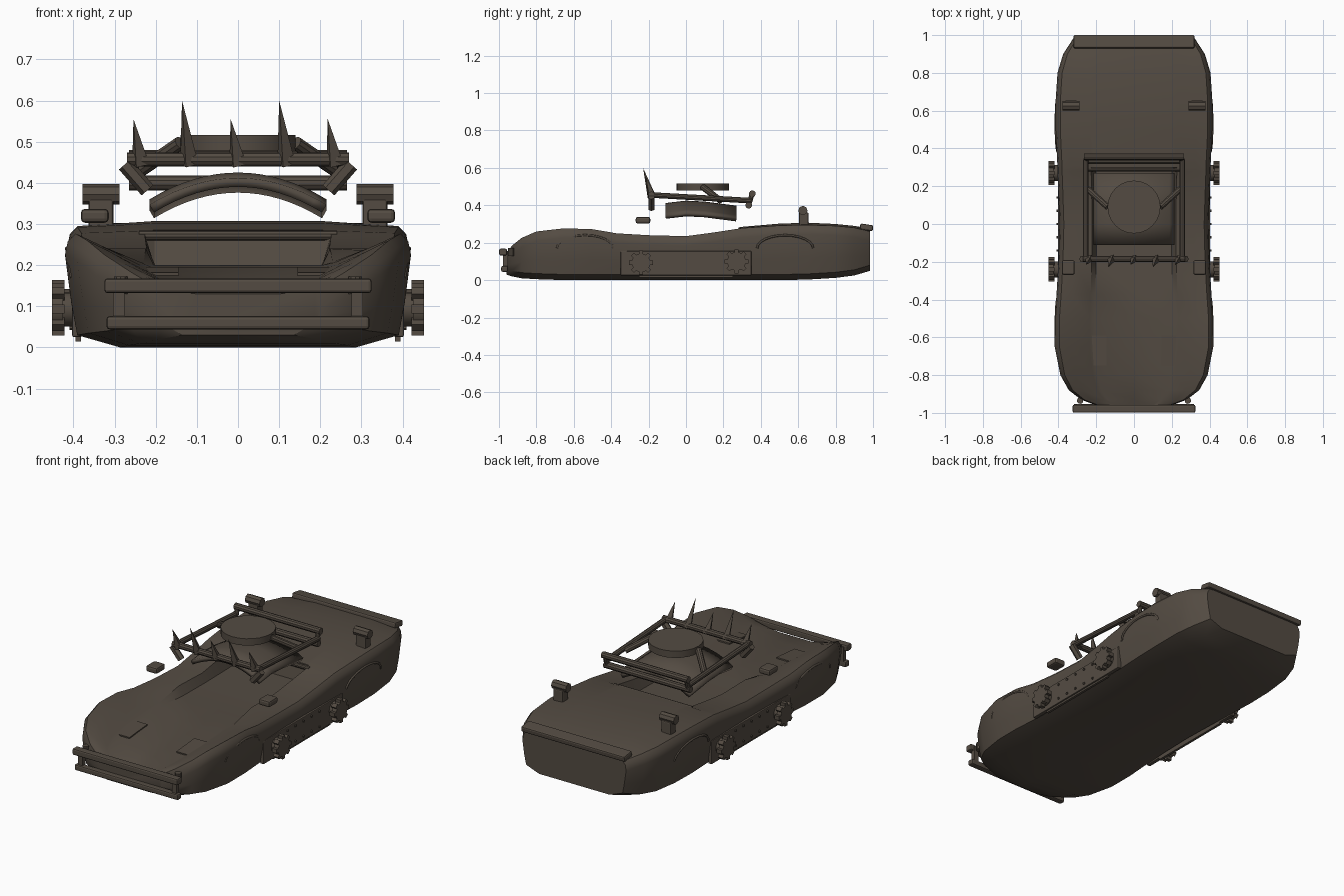
import bpy, bmesh, math
from mathutils import Vector, Matrix

cube = bpy.data.objects.get("Cube")
if cube:
    bpy.data.objects.remove(cube, do_unlink=True)

COLOUR = (0.088, 0.071, 0.055, 1)
paint = bpy.data.materials.new("dark brown metal")
paint.use_nodes = True
paint.diffuse_color = COLOUR
shader = next(n for n in paint.node_tree.nodes if n.type == "BSDF_PRINCIPLED")
shader.inputs["Base Color"].default_value = COLOUR

SIDES = (("right", -1), ("left", 1))


def finish(name, bm, bevel=0, smooth=True):
    bmesh.ops.recalc_face_normals(bm, faces=bm.faces)
    mesh = bpy.data.meshes.new(name)
    bm.to_mesh(mesh)
    bm.free()
    mesh.materials.append(paint)
    obj = bpy.data.objects.new(name, mesh)
    bpy.context.collection.objects.link(obj)
    if bevel:
        mod = obj.modifiers.new("bevel", "BEVEL")
        mod.width = bevel
        mod.segments = 2
    if smooth:
        bpy.ops.object.select_all(action="DESELECT")
        obj.select_set(True)
        bpy.context.view_layer.objects.active = obj
        bpy.ops.object.shade_smooth_by_angle(angle=math.radians(32))
    return obj


def box(name, centre, size, tilt=0, bevel=0):
    bm = bmesh.new()
    matrix = (Matrix.Translation(centre) @ Matrix.Rotation(tilt, 4, "X")
              @ Matrix.Diagonal((*size, 1)))
    bmesh.ops.create_cube(bm, size=1, matrix=matrix)
    return finish(name, bm, bevel, False)


def rod(name, start, end, radius, sides=10, tip=None):
    start, end = Vector(start), Vector(end)
    axis = end - start
    turn = axis.to_track_quat("Z", "Y").to_matrix().to_4x4()
    bm = bmesh.new()
    bmesh.ops.create_cone(bm, cap_ends=True, segments=sides, radius1=radius,
                          radius2=radius if tip is None else tip, depth=axis.length,
                          matrix=Matrix.Translation((start + end) / 2) @ turn)
    return finish(name, bm, smooth=sides > 6)


def grid_faces(bm, rows, closed):
    for a, b in zip(rows, rows[1:]):
        count = len(a)
        for i in range(count if closed else count - 1):
            j = (i + 1) % count
            bm.faces.new((a[i], a[j], b[j], b[i]))


# Body stations: y, half width, shoulder height, centre height, underside height
STATIONS = (
    (-.96, .2, .14, .13, .03), (-.93, .28, .185, .14, .02),
    (-.88, .345, .225, .155, .01), (-.8, .39, .26, .17, .005),
    (-.65, .42, .277, .185, 0), (-.5, .42, .272, .195, 0),
    (-.37, .41, .25, .2, 0), (-.2, .4, .24, .19, 0),
    (0, .395, .235, .19, 0), (.15, .4, .255, .19, 0),
    (.28, .405, .275, .19, 0), (.3, .405, .278, .285, 0),
    (.5, .415, .292, .302, 0), (.65, .415, .295, .307, .003),
    (.8, .405, .29, .3, .012), (.9, .375, .28, .29, .025),
    (.985, .32, .26, .275, .05))


def body_section(y, w, shoulder, centre, base):
    rise = shoulder - centre
    cockpit = -.3 < y < .29
    lip = shoulder if cockpit else centre + rise * .15
    deck = shoulder if cockpit else centre + rise * .7
    half = [(0, base), (w * .68, base), (w * .93, base + .03),
            (w * .965, base + (shoulder - base) * .4), (w, shoulder - .05),
            (w * .985, shoulder - .02), (w * .94, shoulder),
            (w * .8, deck), (w * .56, lip), (w * .5, centre), (0, centre)]
    mirrored = [(-x, z) for x, z in half[-2:0:-1]]
    return [(x, y, z) for x, z in half + mirrored]


bm = bmesh.new()
rings = [[bm.verts.new(p) for p in body_section(*s)] for s in STATIONS]
grid_faces(bm, rings, True)
bm.faces.new(rings[0])
bm.faces.new(rings[-1])
finish("body", bm)

# Curved roof panel
bm = bmesh.new()
rows = []
for y, crown in ((-.11, .412), (0, .425), (.1, .42), (.27, .398)):
    rows.append([bm.verts.new((.215 * t / 8, y, crown - .065 * (t / 8) ** 2))
                 for t in range(-8, 9)])
grid_faces(bm, rows, False)
for face in bm.faces:
    face.normal_update()
roof = finish("roof_panel", bm)
shell = roof.modifiers.new("thickness", "SOLIDIFY")
shell.thickness = .022
shell.offset = -1 if roof.data.polygons[0].normal.z > 0 else 1

# Rear spoiler, cockpit lip and front bumper
box("rear_spoiler", (0, .965, .282), (.64, .07, .032), -.15, .008)
rod("cockpit_rear_lip", (-.24, .29, .272), (.24, .29, .272), .012)
box("bumper_upper_bar", (0, -.978, .15), (.65, .042, .036), 0, .008)
box("bumper_lower_bar", (0, -.97, .06), (.64, .036, .032), 0, .008)
for side, s in SIDES:
    box("bumper_post_" + side, (s * .29, -.965, .105), (.028, .025, .1))
    rod("bumper_lug_" + side, (s * .285, -.935, .13), (s * .285, -.935, .172), .017)
    box("bumper_bracket_" + side, (s * .16, -.955, .06), (.03, .06, .025))

# Spiked roof cage
rod("cage_front_bar", (-.27, -.185, .457), (.27, -.185, .457), .017)
for i in range(5):
    x = (i - 2) * .118
    top = .6 if i % 2 else .555
    rod("cage_spike_%d" % (i + 1), (x, -.183, .445),
        (x - .018, -.183 - (top - .445) * .3, top), .024, 4, 0)
for level, z in (("upper", .462), ("lower", .4)):
    y = .355 if level == "upper" else .335
    rod("cage_rear_bar_" + level, (-.265, y, z), (.265, y, z), .018)
for side, s in SIDES:
    rod("cage_rail_" + side, (s * .255, -.185, .455), (s * .255, .345, .425), .015)
    rod("cage_rear_post_" + side, (s * .25, .335, .4), (s * .25, .355, .465), .013)
    rod("cage_front_brace_" + side, (s * .275, -.185, .445), (s * .22, -.185, .382), .019, 6)
    rod("cage_strut_" + side, (s * .245, .185, .425), (s * .14, .09, .497), .017)

# Round plate on the cage
rod("round_plate", (0, .09, .478), (0, .09, .516), .14, 24)

# Mirrors, lamps and hood plates
for side, s in SIDES:
    box("mirror_" + side, (s * .348, -.23, .32), (.068, .078, .034), 0, .01)
    box("lamp_post_" + side, (s * .333, .63, .32), (.06, .05, .085), 0, .006)
    rod("lamp_" + side, (s * .288, .625, .372), (s * .378, .625, .372), .025, 8)
    box("hood_plate_" + side, (s * .195, -.67, .185), (.1, .16, .008), .083)

# Armoured flanks with toothed hubs, bolts and wheel arch trims
for side, s in SIDES:
    box("side_skirt_" + side, (s * .392, 0, .09), (.022, .7, .13), 0, .004)
    box("skirt_lower_edge_" + side, (s * .388, 0, .03), (.014, .5, .03))
    for end, y, z in (("front", -.24, .093), ("rear", .27, .1)):
        label = end + "_" + side
        rod("hub_base_" + label, (s * .37, y, z), (s * .425, y, z), .042, 16)
        rod("hub_" + label, (s * .425, y, z), (s * .452, y, z), .05, 16)
        for k in range(8):
            a = k * math.tau / 8
            box("hub_tooth_%s_%d" % (label, k + 1),
                (s * .437, y + .052 * math.cos(a), z + .052 * math.sin(a)),
                (.03, .024, .022), a)
    for k in range(5):
        for z in (.05, .135):
            y = (k - 2) * .07
            rod("skirt_bolt_%s" % side, (s * .4, y, z), (s * .409, y, z), .007, 6)
    for end, y in (("front", -.54), ("rear", .53)):
        curve = bpy.data.curves.new("arch_trim", "CURVE")
        curve.dimensions = "3D"
        curve.bevel_depth = .006
        curve.bevel_resolution = 1
        spline = curve.splines.new("POLY")
        spline.points.add(12)
        for k, point in enumerate(spline.points):
            a = math.pi * k / 12
            lift = math.sin(a)
            point.co = (s * (.403 + .012 * lift), y + .15 * math.cos(a), .17 + .07 * lift, 1)
        curve.materials.append(paint)
        trim = bpy.data.objects.new("arch_trim_%s_%s" % (end, side), curve)
        bpy.context.collection.objects.link(trim)
